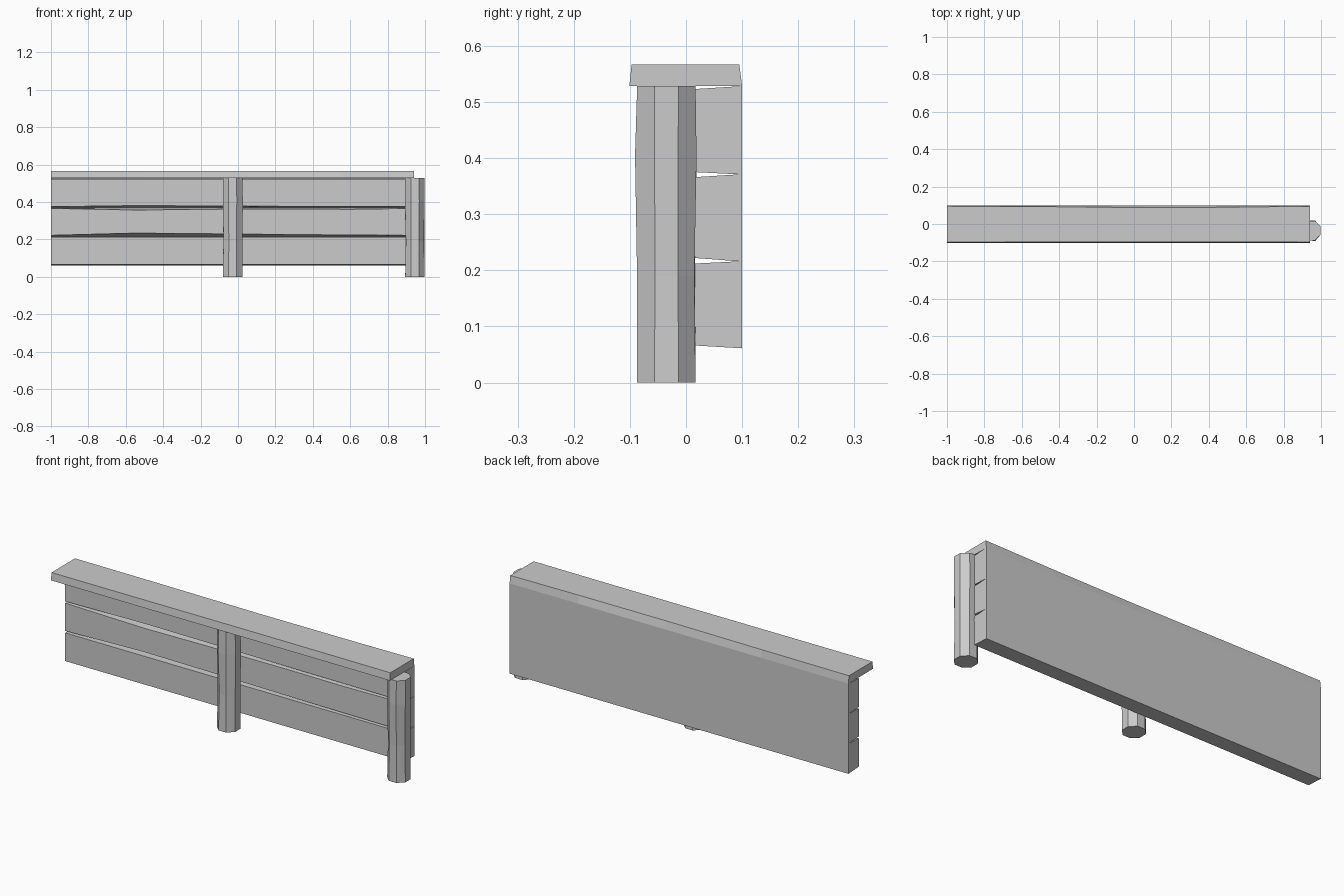
import bpy, bmesh, math, random

if "Cube" in bpy.data.objects:
    bpy.data.objects.remove(bpy.data.objects["Cube"])

random.seed(4)


def loft(name, rings):
    """Skin equal-length closed rings and cap both ends."""
    bm = bmesh.new()
    rows = [[bm.verts.new(p) for p in ring] for ring in rings]
    for a, b in zip(rows, rows[1:]):
        n = len(a)
        for i in range(n):
            j = (i + 1) % n
            bm.faces.new((a[i], a[j], b[j], b[i]))
    bm.faces.new(rows[0])
    bm.faces.new(rows[-1])
    bmesh.ops.recalc_face_normals(bm, faces=bm.faces)
    me = bpy.data.meshes.new(name)
    bm.to_mesh(me)
    bm.free()
    ob = bpy.data.objects.new(name, me)
    bpy.context.collection.objects.link(ob)
    return ob


# Plank wall: solid back, V grooves between three boards, groove width wanders along x
FRONT, TIP, BACK = 0.015, 0.095, 0.10
stations = [  # x, rise of lower groove lip, drop of upper groove lip
    (-1.0, 0.0, 0.0), (-0.55, 0.012, 0.009), (-0.2, 0.009, 0.005),
    (0.3, 0.004, 0.003), (0.6, 0.002, 0.005), (0.94, 0.0, 0.0)]
wall = []
for x, up, down in stations:
    section = [(BACK, 0.061), (FRONT, 0.066),
               (FRONT, 0.212), (TIP, 0.216), (FRONT, 0.222 + up),
               (FRONT, 0.366 - down), (TIP, 0.371), (FRONT, 0.375 + up * 0.5),
               (FRONT, 0.523), (TIP, 0.528), (BACK, 0.528)]
    wall.append([(x, y, z) for y, z in section])
loft("plank_wall", wall)

# Top rail: wide board with slightly sloped long sides
rail = []
for x, d in ((-1.0, 0.0), (-0.5, 0.002), (0.05, 0.007), (0.55, 0.005), (0.94, 0.0)):
    section = [(-0.101, 0.528), (0.10, 0.528), (0.095 - d, 0.567), (-0.097 + d * 0.3, 0.567)]
    rail.append([(x, y, z) for y, z in section])
loft("top_rail", rail)

# Rough octagonal posts in front of the wall
for name, cx in (("middle_post", -0.029), ("end_post", 0.946)):
    rings = []
    for z, s in ((0.0, 1.0), (0.19, 0.97), (0.405, 1.02), (0.528, 1.0)):
        jitter = 0.003 if 0 < z < 0.5 else 0.0
        ring = []
        for i in range(8):
            a = math.radians(22.5 + 45 * i)
            r = 0.0563 * s + random.uniform(-jitter, jitter)
            ring.append((cx + r * math.cos(a), -0.035 + r * math.sin(a), z))
        rings.append(ring)
    loft(name, rings)
